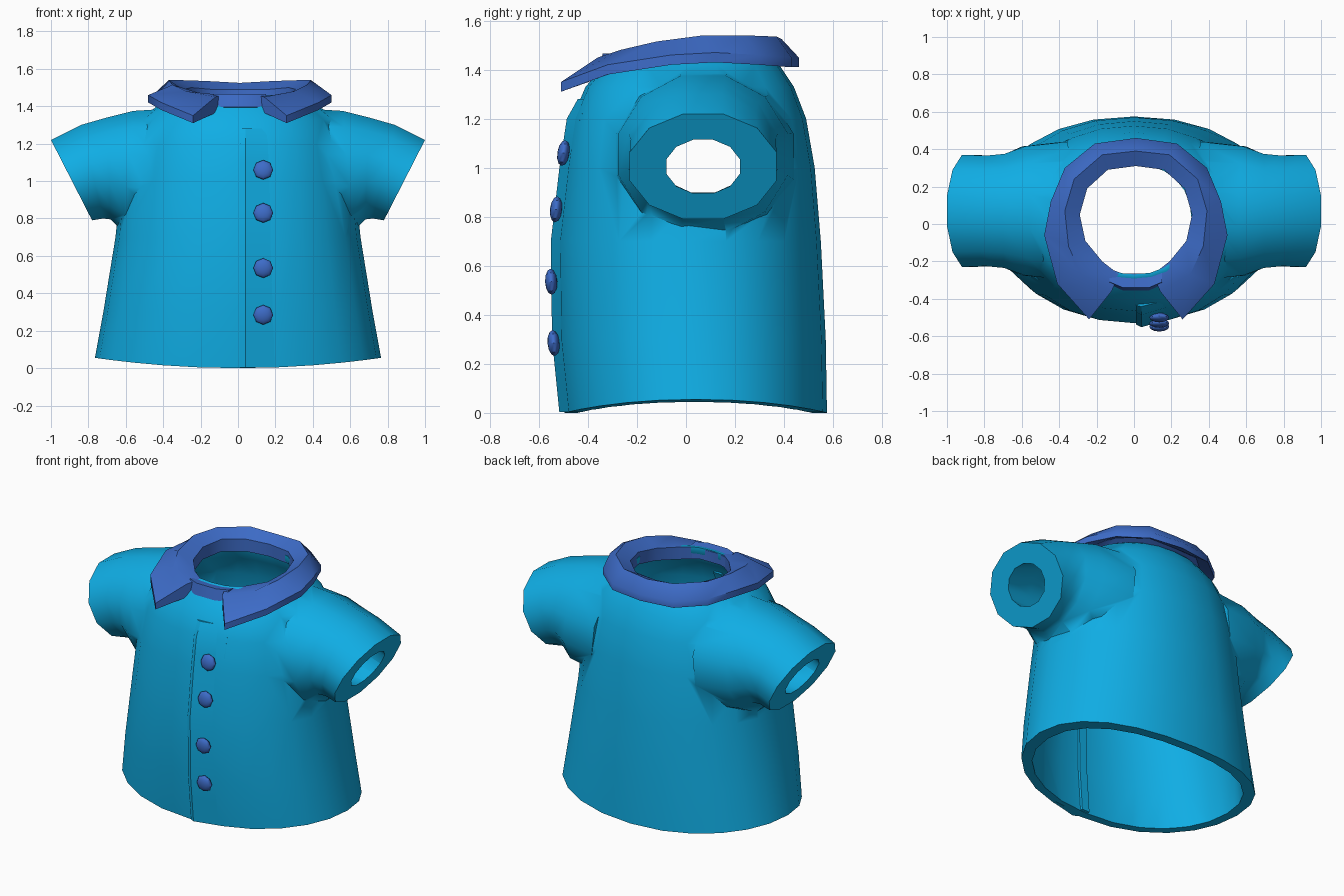
import bpy, bmesh, math
from mathutils import Vector

if "Cube" in bpy.data.objects:
    bpy.data.objects.remove(bpy.data.objects["Cube"])


def material(name, rgb):
    m = bpy.data.materials.new(name)
    m.diffuse_color = (*rgb, 1)
    m.use_nodes = True
    m.node_tree.nodes["Principled BSDF"].inputs["Base Color"].default_value = m.diffuse_color
    return m


CYAN = material("cyan_cloth", (0.005, 0.42, 0.78))
BLUE = material("blue_trim", (0.047, 0.15, 0.58))
N = 24


def loft(name, rings, mat, cap="ngon", loop=False):
    """Skin equal-sized rings of points; cap 'strip' closes symmetric rings with quads."""
    bm = bmesh.new()
    rows = [[bm.verts.new(p) for p in r] for r in rings]
    n = len(rows[0])
    pairs = list(zip(rows, rows[1:])) + ([(rows[-1], rows[0])] if loop else [])
    for a, b in pairs:
        for i in range(n):
            j = (i + 1) % n
            bm.faces.new((a[i], a[j], b[j], b[i]))
    if not loop:
        for r in (rows[0], rows[-1]):
            if cap == "ngon":
                bm.faces.new(r)
            else:
                for i in range(n // 2):
                    q = [r[i], r[i + 1], r[(n - i - 1) % n], r[(n - i) % n]]
                    bm.faces.new(list(dict.fromkeys(q)))
    bmesh.ops.recalc_face_normals(bm, faces=bm.faces)
    me = bpy.data.meshes.new(name)
    bm.to_mesh(me)
    bm.free()
    me.materials.append(mat)
    ob = bpy.data.objects.new(name, me)
    bpy.context.collection.objects.link(ob)
    return ob


def smooth(ob, deg):
    bpy.ops.object.select_all(action="DESELECT")
    ob.select_set(True)
    bpy.context.view_layer.objects.active = ob
    bpy.ops.object.shade_smooth_by_angle(angle=math.radians(deg))


def boolean(ob, other, op):
    bpy.context.view_layer.objects.active = ob
    m = ob.modifiers.new(op, "BOOLEAN")
    m.operation, m.object, m.solver = op, other, "EXACT"
    bpy.ops.object.modifier_apply(modifier=m.name)
    bpy.data.objects.remove(other)


def se(v, p=2.15):
    return math.copysign(abs(v) ** (2 / p), v) if abs(v) > 1e-6 else 0.0


def body_ring(z, hw, yf, yb, hem=0.0):
    pts = []
    for i in range(N):
        a = math.tau * i / N
        c, s = se(math.cos(a)), se(math.sin(a))
        pts.append((hw * c, (yf + yb) / 2 + (yb - yf) / 2 * s, z + hem * c * c))
    return pts


# Torso profile: height, half width, front y, back y
TORSO = [(0.0, .765, -.495, .575), (.3, .72, -.525, .57), (.7, .655, -.53, .55),
         (1.0, .625, -.495, .525), (1.2, .58, -.465, .49), (1.33, .52, -.41, .44),
         (1.42, .41, -.33, .38), (1.46, .33, -.29, .34)]
INNER = [(-.1, .71, -.435, .515), (.3, .66, -.465, .51), (.7, .595, -.47, .49),
         (1.0, .565, -.435, .465), (1.2, .52, -.405, .43), (1.33, .44, -.34, .37),
         (1.42, .31, -.27, .32), (1.6, .30, -.27, .32)]


def sleeve_ring(side, top, bottom, ry, n=12):
    t, b = Vector(top), Vector(bottom)
    mid, half, k = (t + b) / 2, (t - b) / 2, 1 / math.cos(math.pi / n)
    out = []
    for i in range(n):
        a = math.tau * (i + .5) / n
        v = mid + half * (k * math.cos(a))
        out.append((side * v.x, .07 + ry * k * math.sin(a), v.y))
    return out


# Hollow shirt with short sleeves
shirt = loft("shirt", [body_ring(*r, hem=.055 if i == 0 else 0) for i, r in enumerate(TORSO)],
             CYAN, "strip")
hollow = loft("hollow", [body_ring(*r) for r in INNER], CYAN, "strip")
SLEEVE = [((.33, 1.39), (.40, .70), .37), ((.56, 1.375), (.62, .735), .345),
          ((.70, 1.34), (.68, .795), .305), ((.84, 1.30), (.72, .80), .295),
          ((1.0, 1.22), (.78, .79), .30)]
BORE = [((.43, 1.27), (.37, .87), .22), ((.74, 1.2), (.64, .90), .19),
        ((.945, 1.115), (.835, .895), .15), ((1.03, 1.075), (.92, .855), .15)]
for s in (-1, 1):
    boolean(shirt, loft("sleeve", [sleeve_ring(s, *r) for r in SLEEVE], CYAN), "UNION")
boolean(shirt, hollow, "DIFFERENCE")
for s in (-1, 1):
    boolean(shirt, loft("bore", [sleeve_ring(s, *r) for r in BORE], CYAN), "DIFFERENCE")
smooth(shirt, 50)


def front_y(x, z, table):
    for a, b in zip(table, table[1:]):
        if z <= b[0]:
            t = (z - a[0]) / (b[0] - a[0])
            hw, yf, yb = (a[k] + (b[k] - a[k]) * t for k in (1, 2, 3))
            return (yf + yb) / 2 - (yb - yf) / 2 * (1 - (abs(x) / hw) ** 2.15) ** (1 / 2.15)


# Overlapping front edge outside, and its facing inside
for name, table, section in (
        ("placket", TORSO, [(.005, .02), (.012, -.008), (.04, -.022), (.22, .004), (.22, .02)]),
        ("inner_facing", INNER, [(-.01, -.02), (-.01, .02), (.045, .02), (.045, -.02)])):
    zs = [.003, .15, .3, .5, .7, .85, 1.0, 1.1, 1.2, 1.28]
    strip = loft(name, [[(x, front_y(x, z, table) + d * (.5 if z == zs[-1] and d < 0 else 1), z)
                         for x, d in section] for z in zs], CYAN)
    smooth(strip, 25)

# Buttons
for i, (y, z, tilt) in enumerate([(-.50, 1.06, -9), (-.53, .83, -6), (-.55, .535, 3), (-.54, .285, 5)]):
    bpy.ops.mesh.primitive_uv_sphere_add(segments=8, ring_count=6, radius=1, location=(.135, y, z),
                                         rotation=(math.radians(90 + tilt), 0, 0))
    b = bpy.context.object
    b.name = f"button_{i + 1}"
    b.scale = (.053, .053, .025)
    b.data.materials.append(BLUE)
    smooth(b, 40)

# Collar stations from back centre to front tip: inner, ridge, outer
HALF = [((0, .31, 1.49), (0, .39, 1.525), (0, .46, 1.45)),
        ((.15, .29, 1.49), (.18, .37, 1.535), (.22, .43, 1.45)),
        ((.26, .19, 1.50), (.33, .24, 1.54), (.38, .30, 1.46)),
        ((.30, .05, 1.49), (.38, .07, 1.54), (.455, .12, 1.47)),
        ((.27, -.09, 1.47), (.36, -.12, 1.515), (.49, -.06, 1.46)),
        ((.18, -.20, 1.46), (.29, -.27, 1.48), (.42, -.32, 1.42)),
        ((.09, -.27, 1.46), (.13, -.36, 1.45), (.25, -.51, 1.35))]


def section(st, s):
    pts = [Vector((s * p[0] + .01, p[1], p[2])) for p in st]
    i, r, o = pts
    down = lambda v, d: v - Vector((0, 0, d))
    return [i, r, o, down(o, .04), down(r, .085), down(i, .08)]


rings = [section(st, -1) for st in reversed(HALF[1:])] + [section(st, 1) for st in HALF]
smooth(loft("collar", rings, BLUE), 45)

# Collar band closing the neck at the front
band = [[(x, y0, 1.455), (x, y1, 1.465), (x, y1 - .015, 1.395), (x, y0, 1.385)]
        for x, y0, y1 in ((-.13, -.24, -.31), (-.06, -.265, -.34), (.08, -.265, -.34), (.15, -.24, -.31))]
smooth(loft("collar_band", band, BLUE), 30)
